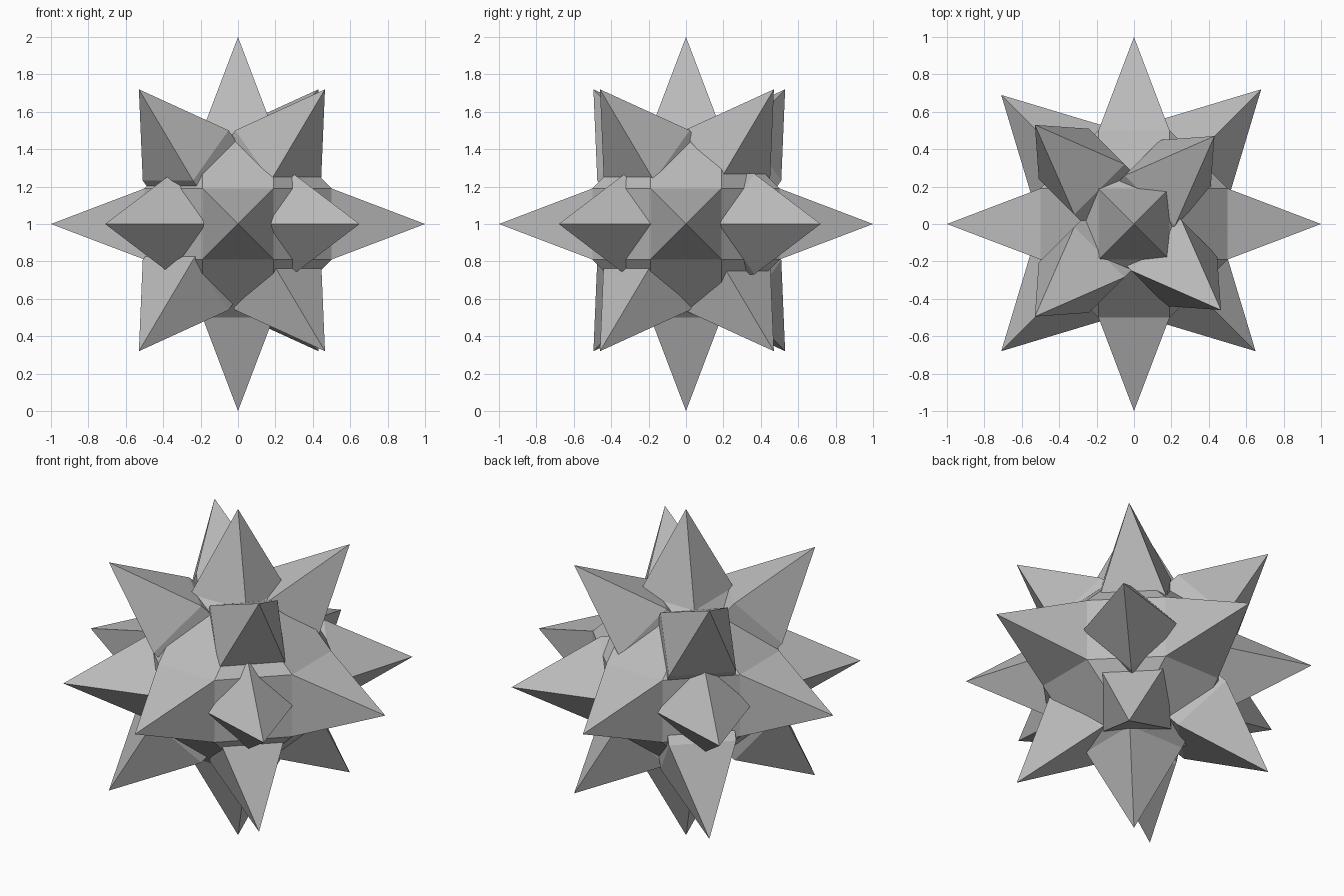
import bpy, bmesh
from math import sqrt
from mathutils import Vector

if "Cube" in bpy.data.objects:
    bpy.data.objects.remove(bpy.data.objects["Cube"], do_unlink=True)

HALF = 0.19    # half width of a spike
REACH = 0.5    # distance from centre to spike base
ROOT = 0.3     # length of the square shaft below the base
CENTRE = Vector((0, 0, 1))

grey = bpy.data.materials.new("light_grey")
grey.use_nodes = True
colour = (0.5, 0.5, 0.5, 1)
grey.diffuse_color = colour
bsdf = next(n for n in grey.node_tree.nodes if n.type == "BSDF_PRINCIPLED")
bsdf.inputs["Base Color"].default_value = colour


def finish(name, bm):
    bmesh.ops.recalc_face_normals(bm, faces=bm.faces)
    mesh = bpy.data.meshes.new(name)
    bm.to_mesh(mesh)
    bm.free()
    mesh.materials.append(grey)
    obj = bpy.data.objects.new(name, mesh)
    bpy.context.collection.objects.link(obj)


def spike(name, tip, direction, diamond=False):
    """Square shaft rising from the core and ending in a pyramid."""
    d = Vector(direction).normalized()
    tip = Vector(tip)
    side = Vector((0, 1, 0)) if abs(d.z) > 0.99 else Vector((0, 0, 1)).cross(d).normalized()
    up = d.cross(side)
    if diamond:
        side, up = (side + up) / sqrt(2), (up - side) / sqrt(2)
    base = tip - d * REACH
    bm = bmesh.new()
    rings = []
    for centre in (base - d * ROOT, base):
        rings.append([bm.verts.new(CENTRE + centre + (side * a + up * b) * HALF)
                      for a, b in ((-1, -1), (1, -1), (1, 1), (-1, 1))])
    apex = bm.verts.new(CENTRE + tip)
    low, high = rings
    bm.faces.new(low)
    for i in range(4):
        j = (i + 1) % 4
        bm.faces.new((low[i], low[j], high[j], high[i]))
        bm.faces.new((high[i], high[j], apex))
    finish(name, bm)


# Faceted core with square faces, bevelled edges and triangular corners
bm = bmesh.new()
for axis in range(3):
    for x in (-1, 1):
        for y in (-1, 1):
            for z in (-1, 1):
                p = Vector((x, y, z)) * HALF
                p[axis] *= REACH / HALF
                bm.verts.new(CENTRE + p)
bmesh.ops.convex_hull(bm, input=bm.verts)
bmesh.ops.dissolve_limit(bm, angle_limit=0.01, verts=bm.verts, edges=bm.edges)
finish("core", bm)

# Six spikes along the main axes
for name, d in (("left", (1, 0, 0)), ("right", (-1, 0, 0)), ("back", (0, 1, 0)),
                ("front", (0, -1, 0)), ("top", (0, 0, 1)), ("bottom", (0, 0, -1))):
    spike(name + "_spike", d, d)

# Diagonal spikes: sign, level tip and sloping tip for each quarter
quarters = (("back_left", 1, 1, (0.68, 0.72), (0.43, 0.47)),
            ("back_right", -1, 1, (-0.71, 0.69), (-0.53, 0.53)),
            ("front_left", 1, -1, (0.65, -0.68), (0.465, -0.46)),
            ("front_right", -1, -1, (-0.71, -0.68), (-0.53, -0.495)))
for name, sx, sy, level, slope in quarters:
    spike(name + "_level_spike", (*level, 0), (sx, sy, 0), diamond=True)
    for part, sz, height in (("upper", 1, 0.72), ("lower", -1, -0.68)):
        spike(f"{name}_{part}_spike", (*slope, height), (sx, sy, sz * sqrt(2)))
